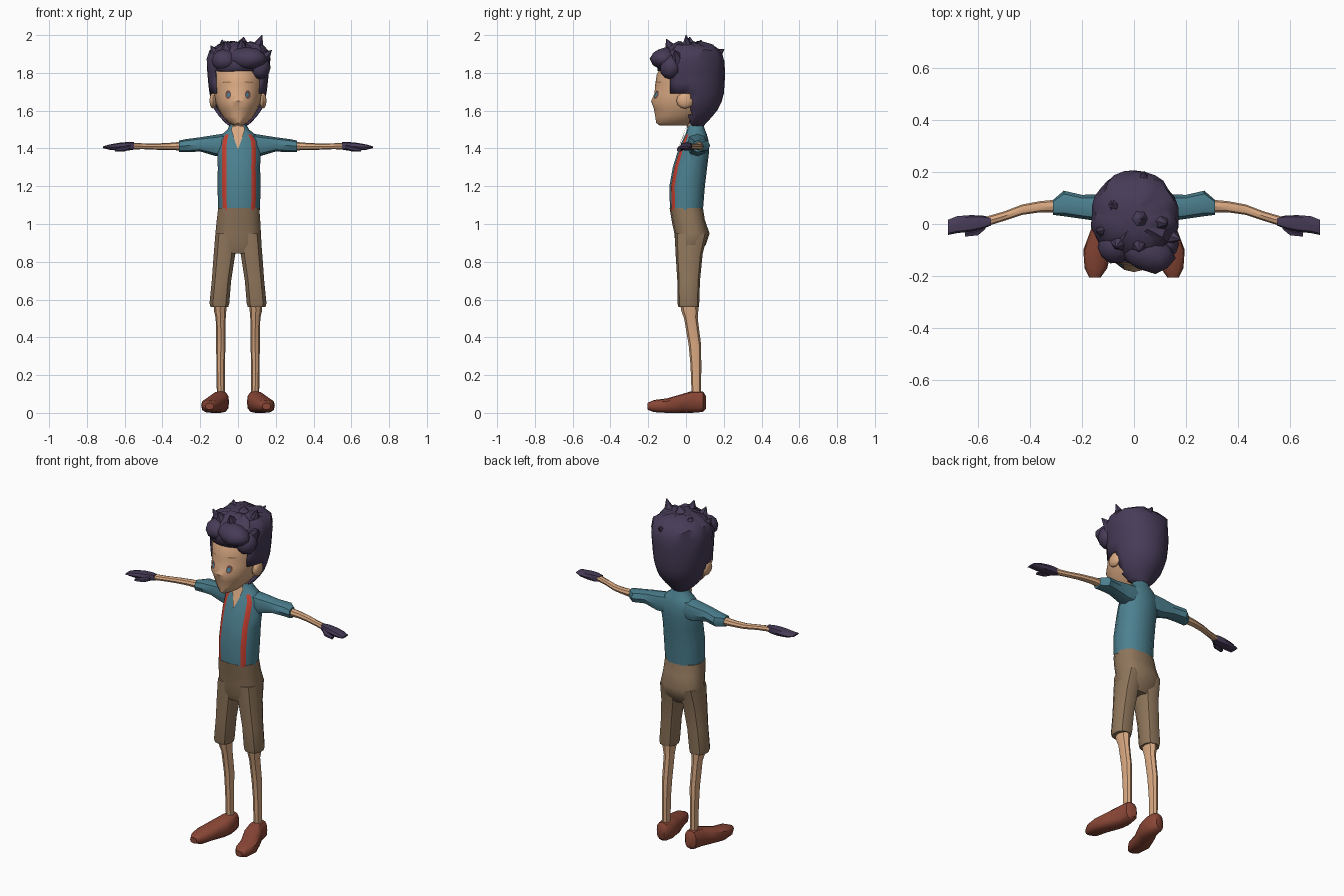
import bpy, bmesh, math, random
from mathutils import Vector, Matrix
from mathutils.bvhtree import BVHTree

if "Cube" in bpy.data.objects:
    bpy.data.objects.remove(bpy.data.objects["Cube"])

random.seed(4)


def material(name, rgb):
    m = bpy.data.materials.new(name)
    m.diffuse_color = (*rgb, 1)
    m.use_nodes = True
    m.node_tree.nodes["Principled BSDF"].inputs["Base Color"].default_value = m.diffuse_color
    return m


SKIN = material("skin", (0.70, 0.40, 0.225))
HAIR = material("dark_purple", (0.062, 0.044, 0.095))
SHIRT = material("teal_cloth", (0.072, 0.215, 0.275))
RED = material("red_strap", (0.56, 0.05, 0.03))
PANTS = material("brown_cloth", (0.275, 0.18, 0.105))
SHOE = material("russet_leather", (0.25, 0.062, 0.037))
EYE = material("eye_brown", (0.17, 0.08, 0.07))
IRIS = material("eye_blue", (0.05, 0.25, 0.38))
BROW = material("brow_tan", (0.42, 0.22, 0.11))


def finish(bm, name, mats, angle=40):
    """Turn a bmesh into a named object, smooth except at sharp edges."""
    bmesh.ops.recalc_face_normals(bm, faces=bm.faces)
    me = bpy.data.meshes.new(name)
    bm.to_mesh(me)
    bm.free()
    for m in mats:
        me.materials.append(m)
    me.shade_smooth()
    me.set_sharp_from_angle(angle=math.radians(angle))
    ob = bpy.data.objects.new(name, me)
    bpy.context.collection.objects.link(ob)
    return ob


def circle(n, p=1.0):
    """Unit section, p below 1 makes it squarer; starts at the front."""
    pts = []
    for i in range(n):
        a = 2 * math.pi * i / n
        u, v = math.sin(a), -math.cos(a)
        pts.append((math.copysign(abs(u) ** p, u), math.copysign(abs(v) ** p, v)))
    return pts


def loft(rings, section, axis="z", side=1):
    """Skin rings of (position, min a, max a, min b, max b) along an axis."""
    bm = bmesh.new()
    loops = []
    for t, a0, a1, b0, b1 in rings:
        loop = []
        for u, v in section:
            a = (a0 + a1) / 2 + u * (a1 - a0) / 2
            b = (b0 + b1) / 2 + v * (b1 - b0) / 2
            co = {"z": (a, b, t), "x": (t, a, b), "y": (a, t, b)}[axis]
            loop.append(bm.verts.new((co[0] * side, co[1], co[2])))
        loops.append(loop)
    n = len(section)
    for lo, hi in zip(loops, loops[1:]):
        for i in range(n):
            bm.faces.new((lo[i], lo[(i + 1) % n], hi[(i + 1) % n], hi[i]))
    bm.faces.new(loops[0])
    bm.faces.new(loops[-1])
    return bm


# Torso: two narrow section facets on the front corners become the straps
half = [(0, -1), (0.58, -0.9), (0.79, -0.7), (1, -0.1), (0.87, 0.55), (0.48, 0.93), (0, 1)]
body_section = half + [(-u, v) for u, v in half[-2:0:-1]]
bm = loft([(1.075, -.106, .116, -.085, .09), (1.2, -.108, .12, -.088, .10),
           (1.3, -.107, .117, -.07, .112), (1.38, -.11, .12, -.045, .122),
           (1.44, -.105, .115, -.02, .12), (1.475, -.085, .09, -.003, .11),
           (1.5, -.055, .058, .006, .1), (1.525, -.045, .045, .012, .092)], body_section)
bm.faces.ensure_lookup_table()
n = len(body_section)
for i, f in enumerate(bm.faces[:-2]):
    if i % n in (1, n - 2) and f.calc_center_median().z < 1.48:
        f.material_index = 1
finish(bm, "shirt", [SHIRT, RED])

# Open collar showing skin, a thin plate on the chest
bm = bmesh.new()
neckline = [(-.03, .004, 1.52), (-.036, -.002, 1.5), (-.022, -.014, 1.455), (0, -.043, 1.395),
            (.022, -.014, 1.455), (.036, -.002, 1.5), (.03, .004, 1.52)]
mid = bm.verts.new((0, -.02, 1.455))
top = [bm.verts.new((x, y - .003, z)) for x, y, z in neckline]
for a, b in zip(top, top[1:] + top[:1]):
    bm.faces.new((mid, a, b))
finish(bm, "open_collar", [SKIN])

# Neck
finish(loft([(1.46, -.04, .04, .01, .09), (1.6, -.04, .04, 0, .09)], circle(10)), "neck", [SKIN])

# Seat of the shorts
finish(loft([(1.085, -.107, .115, -.087, .09), (1.02, -.115, .12, -.076, .1),
             (.95, -.122, .124, -.062, .125), (.89, -.125, .127, -.056, .105),
             (.845, -.1, .1, -.04, .07)], circle(14, .8)), "shorts_seat", [PANTS])

for s, label in ((1, "left"), (-1, "right")):
    # Trouser legs, shins and shoes
    finish(loft([(.95, .005, .122, -.06, .115), (.84, .012, .131, -.055, .088),
                 (.7, .034, .141, -.046, .074), (.58, .044, .153, -.045, .07),
                 (.56, .05, .147, -.04, .068)], circle(10, .85), side=s),
           label + "_shorts_leg", [PANTS])
    finish(loft([(.6, .055, .13, -.035, .065), (.54, .062, .127, -.025, .065),
                 (.5, .065, .118, -.01, .062), (.36, .066, .116, .014, .08),
                 (.25, .07, .114, .024, .081), (.09, .07, .112, .03, .08)],
                circle(8), side=s), label + "_shin", [SKIN])
    finish(loft([(.105, .07, .11, .02, .09), (.09, .055, .13, .005, .113),
                 (.03, .047, .14, 0, .115), (-.02, .052, .165, 0, .1),
                 (-.1, .085, .195, 0, .077), (-.17, .103, .19, .004, .068),
                 (-.205, .128, .172, .018, .052)], circle(12, .75), "y", s),
           label + "_shoe", [SHOE])
    # Sleeves, forearms and gloves
    finish(loft([(.05, .0, .112, 1.36, 1.482), (.12, .008, .115, 1.36, 1.472),
                 (.2, .02, .112, 1.384, 1.459), (.27, .03, .128, 1.38, 1.45),
                 (.312, .035, .092, 1.38, 1.442)], circle(8, .85), "x", s),
           label + "_sleeve", [SHIRT])
    finish(loft([(.28, .045, .095, 1.388, 1.437), (.36, .045, .088, 1.392, 1.43),
                 (.43, .035, .075, 1.393, 1.426), (.5, .012, .048, 1.396, 1.427),
                 (.57, -.01, .028, 1.395, 1.43)], circle(8), "x", s),
           label + "_forearm", [SKIN])
    finish(loft([(.55, -.006, .026, 1.394, 1.433), (.585, -.02, .033, 1.388, 1.434),
                 (.63, -.03, .034, 1.388, 1.43), (.68, -.035, .03, 1.393, 1.421),
                 (.715, -.042, .016, 1.402, 1.411)], circle(8, .75), "x", s),
           label + "_hand", [HAIR])
    finish(loft([(.57, -.02, .005, 1.395, 1.42), (.6, -.046, -.01, 1.385, 1.412),
                 (.65, -.05, -.025, 1.383, 1.4)], circle(6), "x", s),
           label + "_thumb", [HAIR])
    # Ears
    bm = bmesh.new()
    bmesh.ops.create_uvsphere(bm, u_segments=10, v_segments=6, radius=1,
                              matrix=Matrix.Translation((s * .132, -.005, 1.653))
                              @ Matrix.Diagonal((.02, .046, .042, 1)))
    finish(bm, label + "_ear", [SKIN])

# Head
head = finish(loft([(1.522, -.025, .025, -.14, .02), (1.535, -.05, .05, -.158, .05),
                    (1.57, -.083, .083, -.163, .1), (1.61, -.106, .106, -.17, .15),
                    (1.65, -.122, .122, -.185, .175), (1.69, -.13, .13, -.167, .183),
                    (1.74, -.135, .135, -.163, .187), (1.79, -.137, .137, -.155, .187),
                    (1.84, -.13, .13, -.13, .18), (1.9, -.08, .08, -.08, .12)],
                   circle(20)), "head", [SKIN])
surface = BVHTree.FromPolygons([v.co for v in head.data.vertices],
                               [p.vertices for p in head.data.polygons])


def face_plate(name, cx, cz, rx, rz, mat, lift):
    """Oval plate laid on the front of the head."""
    bm = bmesh.new()
    rim = []
    for u, v in [(0, 0)] + circle(12):
        x, z = cx + u * rx, cz + v * rz
        hit = surface.ray_cast(Vector((x, -1, z)), Vector((0, 1, 0)))[0]
        rim.append(bm.verts.new((x, hit.y - lift, z)))
    for a, b in zip(rim[1:], rim[2:] + rim[1:2]):
        bm.faces.new((rim[0], a, b))
    finish(bm, name, [mat])


for s, label in ((1, "left"), (-1, "right")):
    face_plate(label + "_eye", s * .052, 1.685, .015, .023, EYE, .003)
    face_plate(label + "_iris", s * .05, 1.683, .007, .011, IRIS, .005)
    face_plate(label + "_brow", s * .058, 1.75, .024, .005, BROW, .003)

# Hair shell with the face and ears left open
bm = loft([(1.515, -.04, .04, .02, .09), (1.535, -.068, .068, -.02, .108),
           (1.57, -.1, .1, -.07, .14), (1.605, -.125, .125, -.12, .168),
           (1.645, -.139, .139, -.14, .188), (1.69, -.151, .151, -.15, .2),
           (1.75, -.158, .158, -.152, .205), (1.81, -.163, .164, -.152, .206),
           (1.87, -.163, .17, -.145, .203), (1.915, -.152, .165, -.12, .19),
           (1.945, -.115, .13, -.09, .15), (1.962, -.05, .06, -.04, .08)], circle(28))
for v in bm.verts:
    if v.co.z > 1.86:
        v.co += Vector([random.uniform(-.008, .008) for _ in range(3)])


def is_face_opening(c):
    return (c.z < 1.81 and c.y < -.085) or (c.z < 1.69 and c.y < .03) \
        or (c.z < 1.6 and c.y < .01)


gone = [f for f in bm.faces if len(f.verts) == 4 and is_face_opening(f.calc_center_median())]
bmesh.ops.delete(bm, geom=gone, context="FACES")
hair = finish(bm, "hair_shell", [HAIR])
thick = hair.modifiers.new("thickness", "SOLIDIFY")
thick.thickness = .015
thick.offset = -1


def lock(name, base, tip, radius, seg=6):
    """Tapered hair lock from base to tip."""
    base, tip = Vector(base), Vector(tip)
    d = tip - base
    rot = d.to_track_quat("Z", "Y").to_matrix().to_4x4()
    bm = bmesh.new()
    bmesh.ops.create_cone(bm, cap_ends=True, segments=seg, radius1=radius, radius2=.002,
                          depth=d.length, matrix=Matrix.Translation((base + tip) / 2) @ rot)
    finish(bm, name, [HAIR], 50)


spikes = [((.09, .01, 1.9), (.128, 0, 2.0), .05), ((.02, -.06, 1.89), (.02, -.105, 1.98), .055),
          ((-.07, .06, 1.9), (-.085, .08, 1.975), .06), ((.03, .12, 1.87), (.04, .202, 1.925), .06),
          ((-.1, -.02, 1.87), (-.145, -.03, 1.945), .05), ((.02, .02, 1.92), (.03, .02, 1.99), .06),
          ((.12, -.04, 1.86), (.178, -.06, 1.92), .05), ((-.05, -.06, 1.89), (-.07, -.09, 1.97), .055)]
for i, (b, t, r) in enumerate(spikes):
    lock("hair_spike_%d" % (i + 1), b, t, r)

# Swept forelock overhanging the brow, with smaller lobes beside it
lobes = [((.045, -.105, 1.875), (.115, .075, .06), -25), ((-.07, -.085, 1.865), (.07, .065, .06), 20),
         ((.115, -.085, 1.83), (.05, .06, .065), -50)]
for i, (c, r, turn) in enumerate(lobes):
    bm = bmesh.new()
    bmesh.ops.create_icosphere(bm, subdivisions=2, radius=1)
    for v in bm.verts:
        v.co *= random.uniform(.94, 1.06)
    bm.transform(Matrix.Translation(c) @ Matrix.Rotation(math.radians(turn), 4, "Z")
                 @ Matrix.Diagonal((*r, 1)))
    finish(bm, "forelock_%d" % (i + 1), [HAIR])
